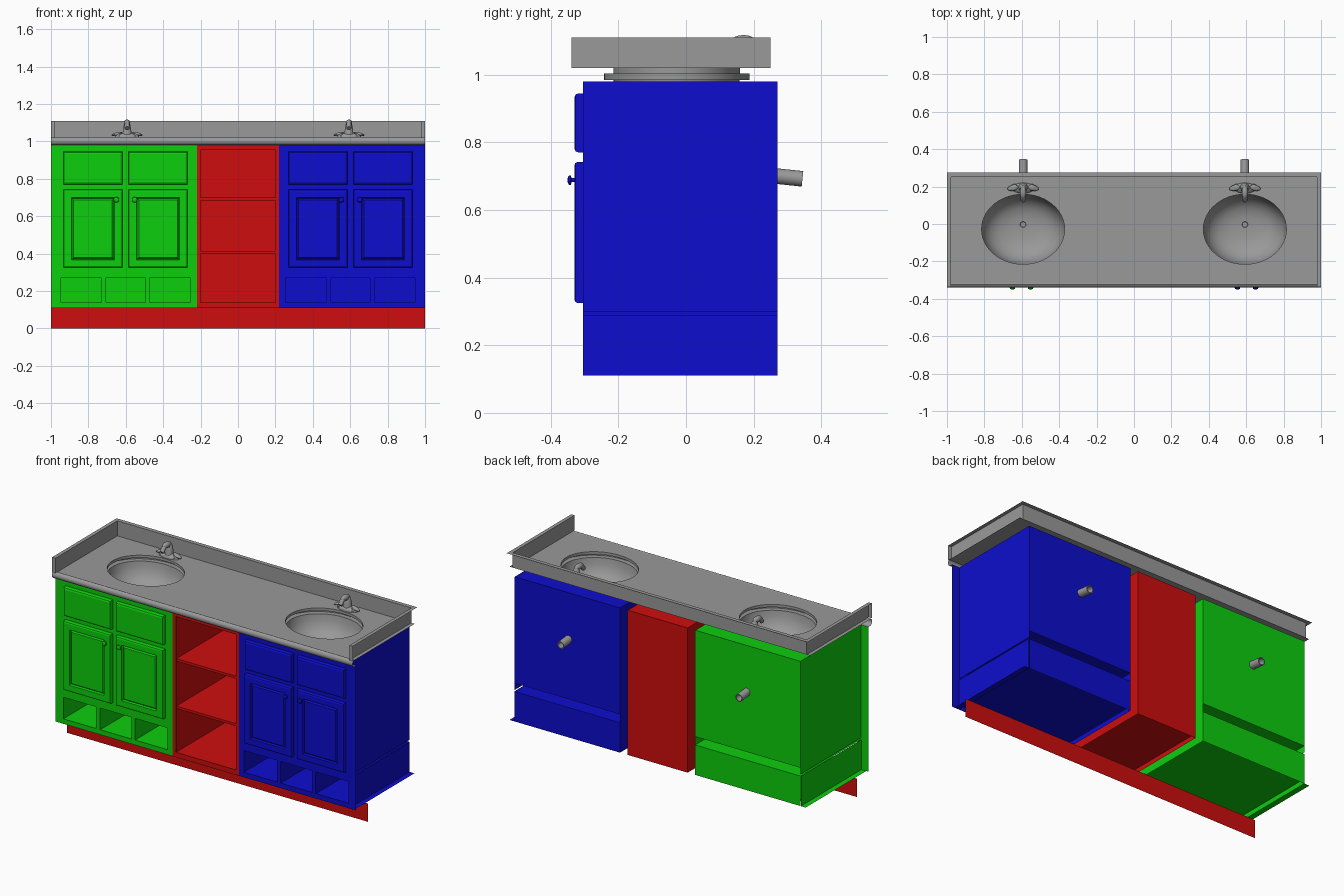
import bpy, bmesh, math
from mathutils import Vector, Matrix

cube = bpy.data.objects.get("Cube")
if cube:
    bpy.data.objects.remove(cube, do_unlink=True)


def material(name, rgb):
    m = bpy.data.materials.new(name)
    m.use_nodes = True
    m.diffuse_color = (*rgb, 1)
    m.node_tree.nodes["Principled BSDF"].inputs["Base Color"].default_value = (*rgb, 1)
    return m


GREEN = material("green paint", (0.004, 0.62, 0.004))
BLUE = material("blue paint", (0.004, 0.004, 0.62))
RED = material("red paint", (0.62, 0.004, 0.004))
GREY = material("grey stone", (0.32, 0.32, 0.32))

FRONT, BACK, BASE, TOP = -0.305, 0.27, 0.11, 0.98
COUNTER, SPLASH = 1.02, 1.11
SINK_X, SINK_Y, SINK_RX, SINK_RY = 0.593, -0.028, 0.222, 0.187


def finish(name, bm, mat, smooth=None):
    bmesh.ops.recalc_face_normals(bm, faces=bm.faces)
    me = bpy.data.meshes.new(name)
    bm.to_mesh(me)
    bm.free()
    me.materials.append(mat)
    if smooth:
        me.shade_smooth()
        me.set_sharp_from_angle(angle=math.radians(smooth))
    ob = bpy.data.objects.new(name, me)
    bpy.context.collection.objects.link(ob)
    return ob


def rect(u0, u1, v0, v1):
    return [(u0, v0), (u1, v0), (u1, v1), (u0, v1)]


def ellipse(cx, cy, rx, ry, n=48):
    return [(cx + rx * math.cos(2 * math.pi * i / n), cy + ry * math.sin(2 * math.pi * i / n))
            for i in range(n)]


def sheet(name, mat, axis, pos, outline, holes=()):
    """Flat panel square to an axis, with optional cut openings."""
    place = {"x": lambda u, v: (pos, u, v), "y": lambda u, v: (u, pos, v),
             "z": lambda u, v: (u, v, pos)}[axis]
    bm = bmesh.new()
    edges = []
    for loop in [outline, *holes]:
        vs = [bm.verts.new(place(u, v)) for u, v in loop]
        if not holes:
            bm.faces.new(vs)
        else:
            edges += [bm.edges.new((vs[i - 1], vs[i])) for i in range(len(vs))]
    if holes:
        bmesh.ops.triangle_fill(bm, edges=edges, use_beauty=True)
    return finish(name, bm, mat)


def block(name, mat, x, y, z, bevel=0.0, raised=False):
    """Solid slab; raised adds a recessed border around a raised centre panel."""
    bm = bmesh.new()
    bmesh.ops.create_cube(bm, size=1)
    for v in bm.verts:
        v.co = [a + (b - a) * (c + 0.5) for (a, b), c in zip((x, y, z), v.co)]
    front = min(bm.faces, key=lambda f: f.calc_center_median().y)
    if bevel:
        bmesh.ops.bevel(bm, geom=list(front.edges), offset=bevel, segments=2,
                        profile=0.5, affect='EDGES')
        front = min(bm.faces, key=lambda f: f.calc_center_median().y)
    if raised:
        for width, depth in ((0.045, 0), (0.006, -0.012), (0.012, 0.009)):
            bmesh.ops.inset_region(bm, faces=[front], thickness=width, depth=depth)
    return finish(name, bm, mat)


def lathe(name, mat, profile, centre, rx=1.0, ry=1.0, turn=None, n=32, smooth=40):
    """Rings of (scale, height) joined about the z axis, then turned and placed."""
    bm = bmesh.new()
    rings = [[bm.verts.new((u, v, h)) for u, v in ellipse(0, 0, r * rx, r * ry, n)]
             for r, h in profile]
    for a, b in zip(rings, rings[1:]):
        for i in range(n):
            bm.faces.new((a[i - 1], a[i], b[i], b[i - 1]))
    bm.faces.new(rings[-1])
    bm.transform(Matrix.Translation(centre) @ (turn or Matrix()))
    return finish(name, bm, mat, smooth)


def ellipsoid(name, mat, centre, radii, turn=Matrix()):
    bm = bmesh.new()
    bmesh.ops.create_uvsphere(bm, u_segments=20, v_segments=12, radius=1)
    bm.transform(Matrix.Translation(centre) @ turn @ Matrix.Diagonal((*radii, 1)))
    return finish(name, bm, mat, 60)


TO_FRONT = Matrix.Rotation(math.radians(90), 4, 'X')
TO_BACK = Matrix.Rotation(math.radians(-96), 4, 'X')


def cabinet(side, s, mat):
    """Sink cabinet with drawers, doors and open cubbies; s mirrors it."""
    def span(a, b):
        return tuple(sorted((s * a, s * b)))
    inner, outer = 0.25, 0.95
    body = span(inner, outer)
    cubbies = [rect(*span(a, b), 0.14, 0.27) for a, b in
               ((0.254, 0.473), (0.495, 0.705), (0.73, 0.947))]
    sheet(side + "_face_frame", mat, "y", FRONT, rect(*span(0.22, 1), BASE, TOP), cubbies)
    # carcass
    sheet(side + "_inner_side", mat, "x", s * inner, rect(FRONT, BACK, BASE, TOP))
    sheet(side + "_outer_side", mat, "x", s * outer, rect(FRONT, BACK, 0.3, TOP))
    sheet(side + "_back", mat, "y", BACK, rect(*body, 0.34, TOP))
    sheet(side + "_cupboard_floor", mat, "z", 0.34, rect(*body, FRONT, BACK))
    hole = ellipse(s * SINK_X, SINK_Y, SINK_RX, SINK_RY)
    sheet(side + "_top", mat, "z", TOP - 0.002, rect(*body, FRONT, BACK), [hole])
    # cubby row
    sheet(side + "_cubby_top", mat, "z", 0.29, rect(*body, FRONT, BACK))
    sheet(side + "_cubby_floor", mat, "z", 0.138, rect(*body, FRONT, BACK))
    sheet(side + "_cubby_back", mat, "y", BACK, rect(*body, BASE, 0.29))
    sheet(side + "_cubby_side", mat, "x", s * (outer + 0.003), rect(FRONT, BACK, BASE, 0.29))
    sheet(side + "_bottom_flange", mat, "z", BASE, rect(*span(outer, 0.985), FRONT, BACK))
    for x in (0.473, 0.495, 0.705, 0.73):
        sheet(side + "_cubby_divider", mat, "x", s * x, rect(FRONT, BACK, 0.138, 0.29))
    # drawers, doors and knobs
    for a, b, knob in ((0.27, 0.585, 0.553), (0.618, 0.933, 0.65)):
        block(side + "_drawer_front", mat, span(a, b), (-0.33, FRONT), (0.77, 0.945), 0.012)
        block(side + "_door", mat, span(a, b), (-0.33, FRONT), (0.325, 0.742), 0.01, True)
        lathe(side + "_door_knob", mat,
              [(0.006, 0), (0.006, 0.009), (0.015, 0.012), (0.013, 0.018), (0.006, 0.021)],
              (s * knob, -0.329, 0.688), turn=TO_FRONT, n=16)


cabinet("right", -1, GREEN)
cabinet("left", 1, BLUE)

# open shelf unit in the middle
bay = (-0.2, 0.2)
sheet("shelf_face_frame", RED, "y", FRONT - 0.001, rect(-0.22, 0.22, BASE, TOP),
      [rect(*bay, 0.14, 0.955)])
for x in bay:
    sheet("shelf_side", RED, "x", x, rect(FRONT, BACK, BASE, TOP))
sheet("shelf_back", RED, "y", BACK, rect(*bay, BASE, TOP))
for z in (0.138, 0.957, TOP - 0.002):
    sheet("shelf_end_panel", RED, "z", z, rect(*bay, FRONT, BACK))
for z in (0.4, 0.685):
    block("shelf", RED, bay, (FRONT + 0.005, BACK), (z, z + 0.015))
sheet("toe_kick", RED, "y", -0.195, rect(-1, 1, 0, BASE))

# countertop with sink openings
sheet("countertop", GREY, "z", COUNTER, rect(-1, 1, -0.33, 0.25),
      [ellipse(s * SINK_X, SINK_Y, SINK_RX, SINK_RY) for s in (-1, 1)])

# rounded front edge, an open strip
bm = bmesh.new()
arc = [(-0.318 - 0.022 * math.sin(t), 1.002 + 0.022 * math.cos(t))
       for t in [math.pi * i / 10 for i in range(11)]]
arc = [(-0.318, COUNTER)] + arc[1:] + [(FRONT, 0.98)]
strip = [[bm.verts.new((x, y, z)) for x in (-1, 1)] for y, z in arc]
for p, q in zip(strip, strip[1:]):
    bm.faces.new((p[0], p[1], q[1], q[0]))
finish("countertop_front_edge", bm, GREY, 40)

# splash walls with a thin overhanging top ledge
sheet("back_splash", GREY, "y", 0.25, rect(-0.978, 0.978, COUNTER, SPLASH))
sheet("back_splash_ledge", GREY, "z", SPLASH, rect(-1, 1, 0.25, 0.275))
for s in (-1, 1):
    x0, x1 = sorted((s * 0.978, s))
    sheet("side_splash", GREY, "x", s * 0.978, rect(-0.338, 0.25, COUNTER, SPLASH))
    sheet("side_splash_ledge", GREY, "z", SPLASH, rect(x0, x1, -0.338, 0.25))
    sheet("side_splash_end", GREY, "y", -0.338, rect(x0, x1, COUNTER, SPLASH))

# sinks, drains, waste pipes and taps
for s in (-1, 1):
    cx = s * SINK_X
    lathe("sink_bowl", GREY,
          [(1, 1.02), (1, 1.004), (1.15, 1.004), (1.15, 0.985), (1, 0.985), (0.97, 0.95),
           (0.9, 0.915), (0.78, 0.885), (0.6, 0.862), (0.35, 0.85), (0.1, 0.847)],
          (cx, SINK_Y, 0), SINK_RX, SINK_RY, n=48)
    lathe("sink_drain", GREY, [(0.022, 0), (0.022, 0.006), (0.016, 0.006), (0.014, 0.002)],
          (cx, -0.003, 0.847), n=20)
    lathe("waste_pipe", GREY, [(0.023, 0), (0.023, 0.105), (0.018, 0.105), (0.018, 0.03)],
          (cx, 0.24, 0.703), turn=TO_BACK, n=20)
    lathe("tap_base", GREY, [(1, 0), (1, 0.008), (0.8, 0.016), (0.4, 0.024)],
          (cx, 0.192, COUNTER), 0.06, 0.028)
    lathe("tap_column", GREY, [(0.026, 0), (0.022, 0.03), (0.017, 0.06), (0.01, 0.07)],
          (cx, 0.195, COUNTER + 0.01), n=20)
    for d in (-1, 1):
        lathe("tap_handle_post", GREY, [(0.02, 0), (0.016, 0.02), (0.008, 0.026)],
              (cx + d * 0.045, 0.195, COUNTER), n=16)
        ellipsoid("tap_lever", GREY, (cx + d * 0.055, 0.193, 1.04), (0.03, 0.015, 0.008),
                  Matrix.Rotation(d * 0.25, 4, 'Y') @ Matrix.Rotation(-d * 0.2, 4, 'Z'))
    ellipsoid("tap_cap", GREY, (cx, 0.17, 1.1), (0.017, 0.035, 0.017))

    # spout
    curve = bpy.data.curves.new("tap_spout", 'CURVE')
    curve.dimensions = '3D'
    curve.bevel_depth = 0.013
    curve.bevel_resolution = 3
    curve.use_fill_caps = True
    path = [(0.2, 1.05), (0.185, 1.09), (0.15, 1.095), (0.125, 1.07)]
    spline = curve.splines.new('BEZIER')
    spline.bezier_points.add(len(path) - 1)
    for p, (y, z) in zip(spline.bezier_points, path):
        p.co = Vector((cx, y, z))
        p.handle_left_type = p.handle_right_type = 'AUTO'
    curve.materials.append(GREY)
    bpy.context.collection.objects.link(bpy.data.objects.new("tap_spout", curve))
